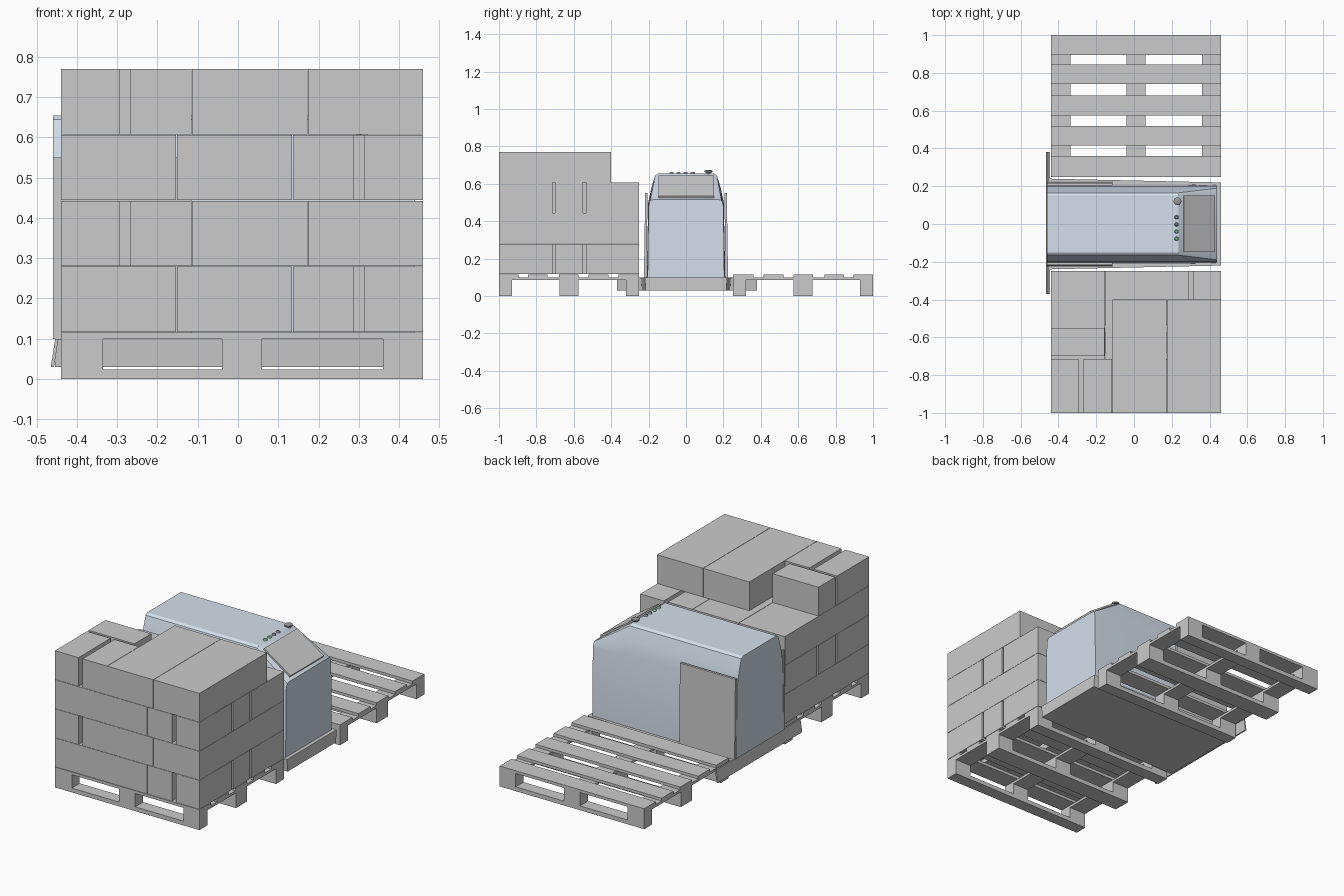
import bpy, bmesh, math
from mathutils import Matrix, Vector

if "Cube" in bpy.data.objects:
    bpy.data.objects.remove(bpy.data.objects["Cube"])


def material(name, color):
    m = bpy.data.materials.new(name)
    m.diffuse_color = color
    m.use_nodes = True
    m.node_tree.nodes["Principled BSDF"].inputs["Base Color"].default_value = m.diffuse_color
    return m


BLUE = material("pale_blue", (0.66, 0.74, 0.84, 1))
GREEN = material("green", (0.25, 0.6, 0.38, 1))
DARK = material("dark_grey", (0.3, 0.31, 0.33, 1))


def finish(name, bm, mat=None):
    bmesh.ops.recalc_face_normals(bm, faces=bm.faces)
    me = bpy.data.meshes.new(name)
    bm.to_mesh(me)
    bm.free()
    ob = bpy.data.objects.new(name, me)
    bpy.context.collection.objects.link(ob)
    if mat:
        me.materials.append(mat)
    return ob


def boxes(name, spans, mat=None):
    """One object from boxes given as (x0, x1, y0, y1, z0, z1)."""
    bm = bmesh.new()
    for x0, x1, y0, y1, z0, z1 in spans:
        m = (Matrix.Translation(((x0 + x1) / 2, (y0 + y1) / 2, (z0 + z1) / 2))
             @ Matrix.Diagonal((x1 - x0, y1 - y0, z1 - z0, 1)))
        bmesh.ops.create_cube(bm, size=1, matrix=m)
    return finish(name, bm, mat)


def loft(name, rings, mat=None):
    """Skin a list of equal-length point rings and cap both ends."""
    bm = bmesh.new()
    vs = [[bm.verts.new(p) for p in r] for r in rings]
    n = len(vs[0])
    for a, b in zip(vs, vs[1:]):
        for i in range(n):
            bm.faces.new((a[i], a[(i + 1) % n], b[(i + 1) % n], b[i]))
    bm.faces.new(vs[0])
    bm.faces.new(vs[-1])
    return finish(name, bm, mat)


def smooth(ob, angle):
    bpy.ops.object.select_all(action='DESELECT')
    ob.select_set(True)
    bpy.context.view_layer.objects.active = ob
    bpy.ops.object.shade_smooth_by_angle(angle=math.radians(angle))


# Pallets: five deck boards, three stringers, nine blocks, three skids
X0, X1 = -0.44, 0.46
BLOCK_X = [(X0, -0.335), (-0.04, 0.06), (0.36, X1)]
BLOCK_Y = [(0.25, 0.32), (0.575, 0.675), (0.93, 1.0)]
DECK_Y = [(0.25, 0.36), (0.415, 0.52), (0.575, 0.68), (0.74, 0.845), (0.895, 1.0)]


def pallet(prefix, sign):
    def span(y):
        return sorted((sign * y[0], sign * y[1]))
    boxes(prefix + "_deck_boards", [(X0, X1, *span(y), 0.099, 0.115) for y in DECK_Y])
    boxes(prefix + "_stringers", [(*x, *span((0.25, 1.0)), 0.085, 0.099) for x in BLOCK_X])
    boxes(prefix + "_blocks", [(*x, *span(y), 0.024, 0.085) for x in BLOCK_X for y in BLOCK_Y])
    boxes(prefix + "_skids", [(X0, X1, *span(y), 0, 0.024) for y in BLOCK_Y])


pallet("empty_pallet", 1)
pallet("loaded_pallet", -1)

# Carton layers: two long cartons beside five small ones, mirrored each layer
LONG = [(-0.44, -0.154), (-0.152, 0.134)]
SMALL = [(0.136, 0.288, -1, -0.715), (0.313, 0.46, -1, -0.715),
         (0.175, 0.46, -0.7, -0.55),
         (0.136, 0.288, -0.535, -0.25), (0.313, 0.46, -0.535, -0.25)]
for layer in range(4):
    z0 = 0.117 + layer * 0.1635
    z1 = z0 + 0.162
    top = layer == 3
    plan = [(a, b, -1, -0.4 if top else -0.25) for a, b in LONG]
    plan += SMALL[:3] if top else SMALL
    if layer % 2:
        plan = [(0.02 - b, 0.02 - a, c, d) for a, b, c, d in plan]
    boxes(f"carton_layer_{layer + 1}", [(*p, z0, z1) for p in plan])

# Machine base, tapering towards the control end, and rear skirt
loft("machine_base", [
    [(x, -w, 0.1), (x, w, 0.1), (x, w - 0.005, 0.03), (x, -w + 0.005, 0.03)]
    for x, w in [(-0.455, 0.24), (0.46, 0.22)]])
loft("rear_skirt", [
    [(-0.465, y, 0.03), (-0.457, y, 0.03), (-0.446, y, 0.1), (-0.454, y, 0.1)]
    for y in (-0.37, 0.38)])

# Hood: rounded shoulders, sloping down at the control end
SECTIONS = [
    (-0.46, [(0.21, 0.1), (0.202, 0.5), (0.185, 0.58), (0.165, 0.645), (0.15, 0.655)]),
    (0.235, [(0.21, 0.1), (0.202, 0.5), (0.185, 0.58), (0.165, 0.645), (0.15, 0.655)]),
    (0.44, [(0.205, 0.1), (0.2, 0.48), (0.196, 0.5), (0.19, 0.511), (0.175, 0.515)]),
]
hood = loft("hood", [
    [(x, y, z) for y, z in half] + [(x, -y, z) for y, z in reversed(half)]
    for x, half in SECTIONS], BLUE)
smooth(hood, 30)

# Side plates leaning with the hood
for s, side in ((1, "left"), (-1, "right")):
    loft(side + "_side_plate", [
        [(x, s * 0.212, 0.1), (x, s * 0.225, 0.1), (x, s * 0.218, 0.55), (x, s * 0.205, 0.55)]
        for x in (-0.46, -0.115)])

# Control panel on the slope
loft("control_panel", [
    [(0.265, y, 0.645), (0.43, y, 0.535), (0.425, y, 0.525), (0.26, y, 0.635)]
    for y in (-0.147, 0.15)])


# Buttons and stop knob, turned from (radius, height) steps
def turned(name, x, y, z, steps, mat):
    rings = [[(x + r * math.cos(t * math.pi / 6), y + r * math.sin(t * math.pi / 6), z + h)
              for t in range(12)] for r, h in steps]
    smooth(loft(name, rings, mat), 40)


for i, y in enumerate((-0.078, -0.04, -0.002, 0.036)):
    turned(f"button_{i + 1}", 0.225, y, 0.65,
           [(0.011, 0), (0.011, 0.009), (0.007, 0.014)], GREEN if i < 2 else DARK)
turned("stop_knob", 0.23, 0.12, 0.65,
       [(0.011, 0), (0.011, 0.01), (0.021, 0.012), (0.021, 0.02), (0.012, 0.025)], DARK)
